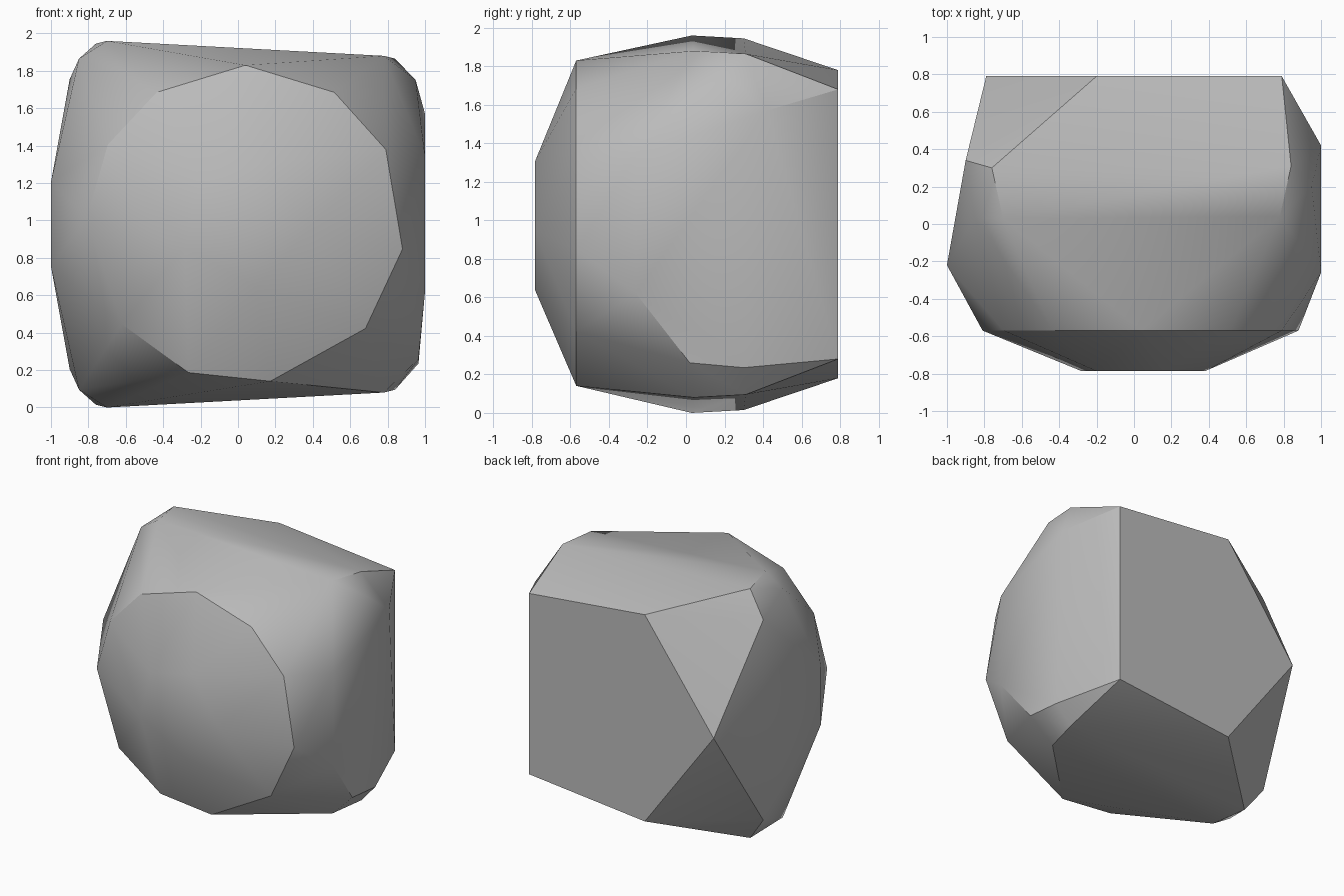
import bpy
import bmesh
from math import radians, cos, sin
from mathutils import Vector

# Remove the default cube only
default = bpy.data.objects.get("Cube")
if default:
    bpy.data.objects.remove(default, do_unlink=True)

MID = 0.98  # height of the boulder's level mid plane

# Corners that repeat above and below the mid plane: x, y, distance from it
mirrored_corners = [
    # back face
    (0.79, 0.79, 0.70), (-0.20, 0.79, 0.80), (-0.79, 0.79, 0.0),
    # top and bottom facets, left-hand end
    (-0.76, 0.30, 0.965), (-0.70, 0.03, 0.98),
    (-0.90, 0.34, 0.775), (-0.85, 0.03, 0.885),
    # top and bottom facets, right-hand end
    (0.84, 0.31, 0.885), (0.78, 0.04, 0.90),
    # bulges of the two side walls
    (-1.0, -0.22, 0.225), (1.0, -0.26, 0.36),
]

# Corners found on one side of the mid plane only
single_corners = [
    (1.0, 0.42, 0.59), (0.95, 0.20, 0.77),
    (0.965, 0.02, -0.72), (0.965, 0.30, -0.745),
]


def front_ring(radius, depth, angles):
    """Irregular ring of corners facing the front."""
    return [(0.04 + radius * cos(radians(a)), depth, radius * sin(radians(a)))
            for a in angles]


def stone_material(name, shade):
    """Flat grey material for viewport and render."""
    colour = (shade, shade, shade, 1.0)
    material = bpy.data.materials.new(name)
    material.use_nodes = True
    material.diffuse_color = colour
    for node in material.node_tree.nodes:
        if node.type == 'BSDF_PRINCIPLED':
            node.inputs["Base Color"].default_value = colour
    return material


# Collect all corners, mirroring the paired ones
corners = list(single_corners)
for x, y, h in mirrored_corners:
    corners.append((x, y, h))
    if h:
        corners.append((x, y, -h))

# Wide rim of the front facet and its blunt nose
corners += front_ring(0.85, -0.57,
                      (150, 124, 90, 56, 28, -9, -41, -81, -111, -141, 178))
corners += front_ring(0.345, -0.785, (-160, -80, -5, 70, 135))

# Chip the boulder out as the convex hull of its corners
bm = bmesh.new()
for corner in corners:
    bm.verts.new(Vector(corner) + Vector((0, 0, MID)))
hull = bmesh.ops.convex_hull(bm, input=bm.verts[:])
loose = [v for v in bm.verts if not v.link_faces]
bmesh.ops.delete(bm, geom=loose, context='VERTS')
bmesh.ops.dissolve_limit(bm, angle_limit=radians(2),
                         verts=bm.verts[:], edges=bm.edges[:])
bmesh.ops.recalc_face_normals(bm, faces=bm.faces[:])

mesh = bpy.data.meshes.new("boulder")
bm.to_mesh(mesh)
bm.free()
mesh.materials.append(stone_material("stone grey", 0.5))
boulder = bpy.data.objects.new("boulder", mesh)
bpy.context.collection.objects.link(boulder)

# Smooth the gentle facets and keep the strong ridges sharp
bpy.ops.object.select_all(action='DESELECT')
boulder.select_set(True)
bpy.context.view_layer.objects.active = boulder
bpy.ops.object.shade_smooth_by_angle(angle=radians(30))
